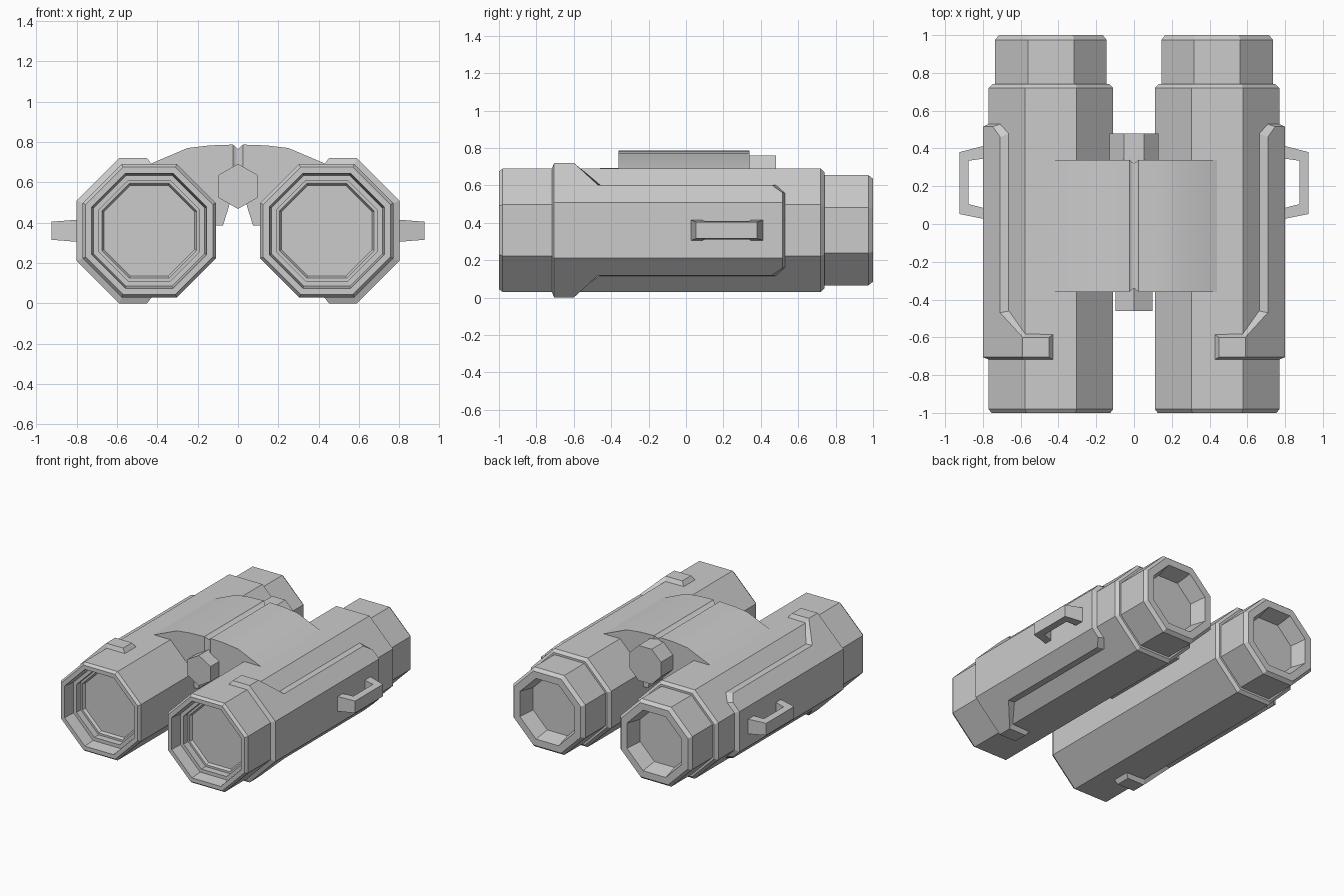
import bpy, bmesh, math

if "Cube" in bpy.data.objects:
    bpy.data.objects.remove(bpy.data.objects["Cube"])

CX, CZ = 0.44, 0.36            # axis of the right barrel
T = math.tan(math.pi / 8)


def finish(name, bm, mirror=True, smooth=False):
    bmesh.ops.recalc_face_normals(bm, faces=bm.faces)
    me = bpy.data.meshes.new(name)
    bm.to_mesh(me)
    bm.free()
    ob = bpy.data.objects.new(name, me)
    bpy.context.collection.objects.link(ob)
    if mirror:
        ob.modifiers.new("Mirror", 'MIRROR')
    if smooth:
        bpy.ops.object.select_all(action='DESELECT')
        ob.select_set(True)
        bpy.context.view_layer.objects.active = ob
        bpy.ops.object.shade_smooth_by_angle(angle=math.radians(30))
    return ob


def tube(name, profile, cx=CX, cz=CZ, n=8, mirror=True, turn=0.5):
    """Skin n-sided rings along y; profile holds (apothem, y), ends are capped."""
    bm = bmesh.new()
    rings = []
    for ap, y in profile:
        r = ap / math.cos(math.pi / n)
        angles = [2 * math.pi * (i + turn) / n for i in range(n)]
        rings.append([bm.verts.new((cx + r * math.cos(a), y, cz + r * math.sin(a))) for a in angles])
    for a, b in zip(rings, rings[1:]):
        for i in range(n):
            j = (i + 1) % n
            bm.faces.new((a[i], a[j], b[j], b[i]))
    bm.faces.new(rings[0])
    bm.faces.new(rings[-1])
    return finish(name, bm, mirror)


# Barrels with recessed, stepped front lenses, and the eyepieces
tube("barrel", [(0.225, -0.84), (0.235, -0.86), (0.25, -0.86), (0.25, -0.91), (0.275, -0.91),
                (0.285, -1.0), (0.315, -1.0), (0.33, -0.98), (0.33, 0.72), (0.31, 0.74), (0.28, 0.74)])
tube("eyepiece", [(0.28, 0.72), (0.295, 0.735), (0.295, 0.975), (0.275, 1.0),
                  (0.225, 1.0), (0.20, 0.88)])

# Armour shell wrapped round the outer side of each barrel
CORNERS = [(1, -T), (1, T), (T, 1), (-T, 1)]


def wrap(u, y, r):
    """u = 0 is the middle of the outer side, 1 and 3 are corners, 4 the top middle."""
    k = min(int((abs(u) + 1) // 2), 2)
    f = (abs(u) + 1) / 2 - k
    (x0, z0), (x1, z1) = CORNERS[k], CORNERS[k + 1]
    z = z0 + (z1 - z0) * f
    return (CX + r * (x0 + (x1 - x0) * f), y, CZ + r * z * (1 if u > 0 else -1))


top = [(3.93, -0.705), (3.93, -0.60), (3, -0.60), (1.87, -0.47), (1.87, 0.46),
       (1.5, 0.515), (1, 0.515), (1, -0.705), (3, -0.705)]
base = [(4.1, -0.718), (4.1, -0.585), (3, -0.58), (2.12, -0.46), (2.12, 0.48),
        (1.65, 0.53), (1, 0.53), (1, -0.718), (3, -0.718)]
bm = bmesh.new()
outer, inner = ([[bm.verts.new(wrap(s * u, y, r)) for u, y in pts] for s in (1, -1)]
                for pts, r in ((top, 0.36), (base, 0.328)))
for half in outer:
    for ids in ((0, 1, 2, 8), (8, 2, 3, 4, 5, 6, 7)):
        bm.faces.new([half[i] for i in ids])
bm.faces.new((outer[0][7], outer[0][6], outer[1][6], outer[1][7]))
loop = [(0, i) for i in range(7)] + [(1, i) for i in range(6, -1, -1)] + [(1, 8), (1, 7), (0, 7), (0, 8)]
for (h, i), (g, j) in zip(loop, loop[1:] + loop[:1]):
    bm.faces.new((outer[h][i], outer[g][j], inner[g][j], inner[h][i]))
finish("armour_shell", bm)

# Strap loops: a tapered bracket, thinner at the outer end
path_out = [(0.77, 0.42), (0.925, 0.38), (0.925, 0.053), (0.77, 0.022)]
path_in = [(0.77, 0.35), (0.875, 0.335), (0.875, 0.105), (0.77, 0.078)]
bm = bmesh.new()
rows = []
for pts, s in ((path_out, 1), (path_in, 1), (path_in, -1), (path_out, -1)):
    rows.append([bm.verts.new((x, y, CZ + s * (0.057 - 0.08 * (x - 0.77)))) for x, y in pts])
for k in range(4):
    a, b = rows[k], rows[(k + 1) % 4]
    for i in range(3):
        bm.faces.new((a[i], a[i + 1], b[i + 1], b[i]))
for i in (0, 3):
    bm.faces.new([row[i] for row in rows])
finish("strap_loop", bm)

# Hinge bridge: curved half profile (x, z), chamfered along the centre seam
prof = [(0, 0.765), (0.025, 0.787), (0.14, 0.783), (0.25, 0.77), (0.45, 0.685), (0.30, 0.50),
        (0.13, 0.385), (0.075, 0.385), (0.045, 0.48), (0.025, 0.56), (0, 0.56)]
bm = bmesh.new()
ends = []
for y, s in ((-0.36, 1), (0.34, -1)):
    ring = [bm.verts.new((x, y + (0.02 * s if x == 0 else 0), z)) for x, z in prof]
    bm.faces.new(ring[1:-1])
    bm.faces.new((ring[0], ring[1], ring[-2], ring[-1]))
    ends.append(ring)
a, b = ends
for i in range(len(prof) - 1):
    bm.faces.new((a[i], a[i + 1], b[i + 1], b[i]))
finish("hinge_bridge", bm, smooth=True)

# Hexagonal hinge cap at the front, octagonal focus wheel at the back
tube("hinge_cap", [(0.097, -0.46), (0.097, 0.30)], 0, 0.58, 6, False)
tube("focus_wheel", [(0.13, 0.30), (0.13, 0.48)], 0, 0.63, 8, False)
